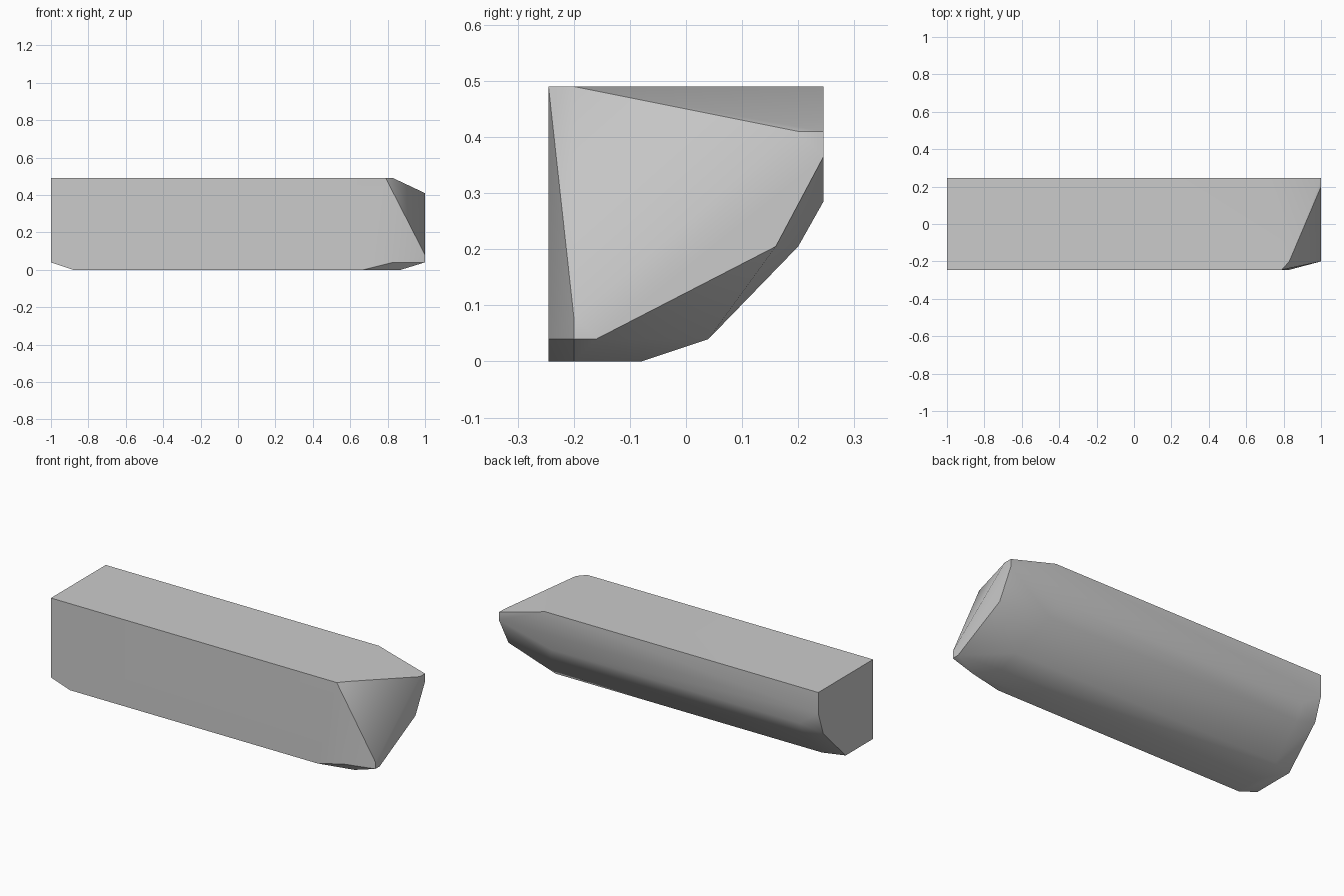
import bpy
import bmesh
import math

cube = bpy.data.objects.get("Cube")
if cube:
    bpy.data.objects.remove(cube, do_unlink=True)

grey = bpy.data.materials.new("light grey")
grey.use_nodes = True
grey.diffuse_color = (0.6, 0.6, 0.6, 1)
grey.node_tree.nodes["Principled BSDF"].inputs["Base Color"].default_value = (0.6, 0.6, 0.6, 1)

H = 0.49    # height
S = 0.245   # half depth


def section(x, profile):
    """Points of a (y, z) profile placed at one x."""
    return [(x, y, z) for y, z in profile]


# Blunt left end, cut a little short along the bottom
points = section(-1, [(-S, H), (S, H), (S, 0.37), (0.2, 0.24), (0, 0.04), (-S, 0.04)])
points += section(-0.88, [(-S, 0), (-0.08, 0), (0.04, 0.04), (0.2, 0.205), (S, 0.285)])

# Where the long body stops and the chipped right end starts
points += section(0.67, [(-S, 0), (S, 0.285)])
points += section(0.71, [(S, H), (0.2, 0.205)])
points += section(0.79, [(-S, H), (-0.08, 0), (0.04, 0.04)])
points += section(0.83, [(-0.2, H), (-S, 0.04)])
points += section(0.87, [(-0.2, 0)])

# Slanting right end face
points += section(1, [(-0.2, 0.08), (-0.2, 0.04), (-0.16, 0.04), (0.16, 0.205),
                      (S, 0.365), (S, 0.41), (0.2, 0.41)])

# Wrap the sections into one solid block and merge its flat areas
bm = bmesh.new()
for p in points:
    bm.verts.new(p)
bmesh.ops.convex_hull(bm, input=bm.verts[:])
loose = [v for v in bm.verts if not v.link_faces]
bmesh.ops.delete(bm, geom=loose, context='VERTS')
bmesh.ops.dissolve_limit(bm, angle_limit=math.radians(0.5),
                         verts=bm.verts[:], edges=bm.edges[:])
bmesh.ops.recalc_face_normals(bm, faces=bm.faces[:])

mesh = bpy.data.meshes.new("stone_block")
bm.to_mesh(mesh)
bm.free()
mesh.materials.append(grey)
block = bpy.data.objects.new("stone_block", mesh)
bpy.context.collection.objects.link(block)

# Soft worn surfaces with crisp main edges
bpy.ops.object.select_all(action='DESELECT')
block.select_set(True)
bpy.context.view_layer.objects.active = block
bpy.ops.object.shade_smooth_by_angle(angle=math.radians(31))
